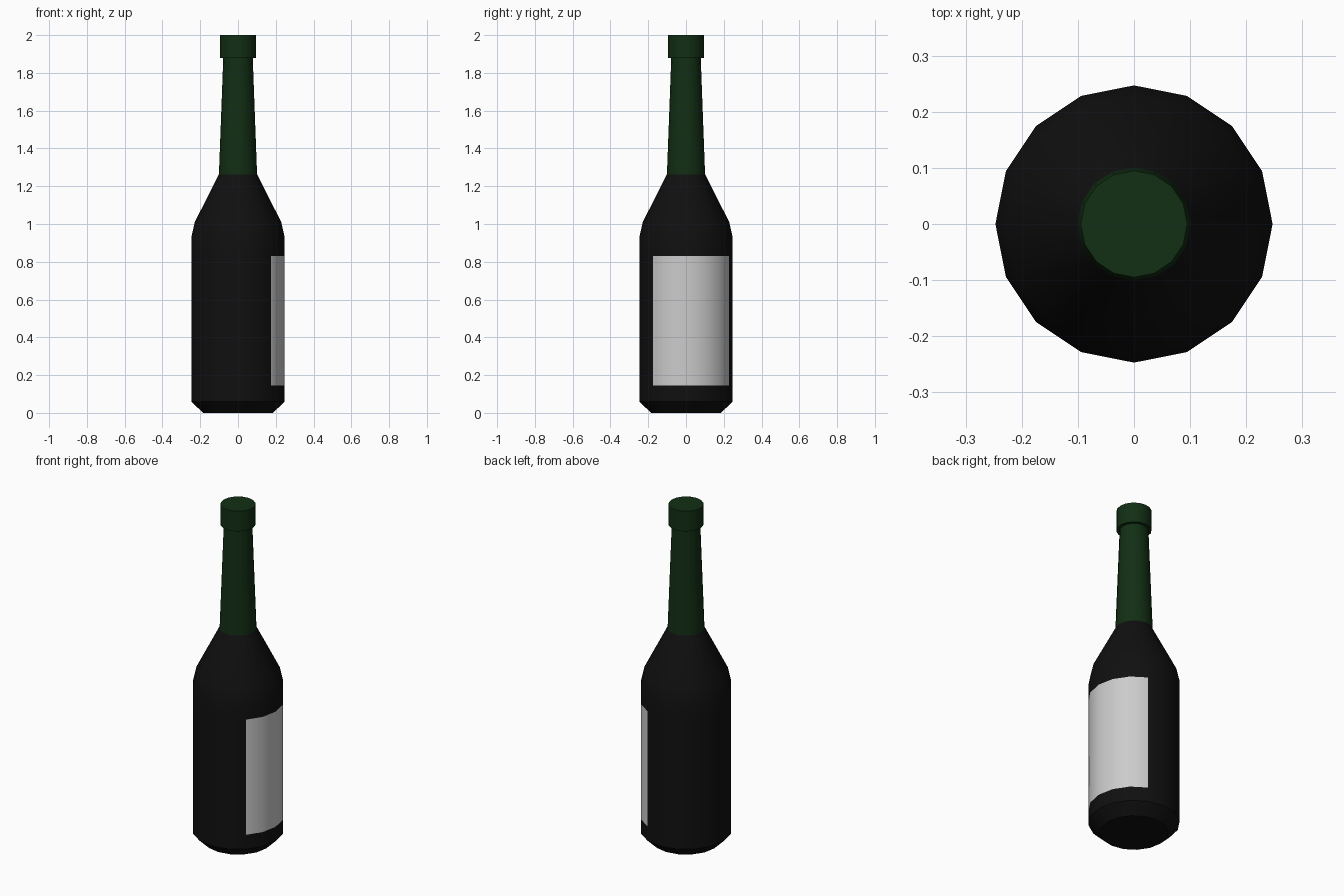
import bpy, bmesh, math

if "Cube" in bpy.data.objects:
    bpy.data.objects.remove(bpy.data.objects["Cube"])

SIDES = 16


def material(name, rgb):
    m = bpy.data.materials.new(name)
    m.diffuse_color = (*rgb, 1)
    m.use_nodes = True
    m.node_tree.nodes["Principled BSDF"].inputs["Base Color"].default_value = m.diffuse_color
    return m


def lathe(name, profile, mats, cap_bottom=False, cap_top=False, pick=None):
    """Revolve (radius, z) points; pick(ring, side) gives the material index."""
    bm = bmesh.new()
    rings = [[bm.verts.new((r * math.cos(2 * math.pi * i / SIDES),
                            r * math.sin(2 * math.pi * i / SIDES), z))
              for i in range(SIDES)] for r, z in profile]
    for k in range(len(rings) - 1):
        a, b = rings[k], rings[k + 1]
        for i in range(SIDES):
            j = (i + 1) % SIDES
            f = bm.faces.new((a[i], a[j], b[j], b[i]))
            f.material_index = pick(k, i) if pick else 0
    if cap_bottom:
        bm.faces.new(rings[0][::-1])
    if cap_top:
        bm.faces.new(rings[-1])
    me = bpy.data.meshes.new(name)
    bm.to_mesh(me)
    bm.free()
    for m in mats:
        me.materials.append(m)
    ob = bpy.data.objects.new(name, me)
    bpy.context.collection.objects.link(ob)
    bpy.ops.object.select_all(action='DESELECT')
    ob.select_set(True)
    bpy.context.view_layer.objects.active = ob
    bpy.ops.object.shade_smooth_by_angle(angle=math.radians(30))
    return ob


glass = material("dark_glass", (0.005, 0.005, 0.005))
foil = material("green_foil", (0.006, 0.028, 0.007))
paper = material("label_paper", (0.6, 0.6, 0.6))

# Body and shoulder, with the paper label on five sides facing +x
LABEL_SIDES = {14, 15, 0, 1, 2}
lathe("bottle_body",
      [(0.185, 0), (0.247, 0.06), (0.247, 0.145), (0.247, 0.83),
       (0.247, 0.93), (0.229, 1.01), (0.101, 1.263)],
      [glass, paper], cap_bottom=True,
      pick=lambda k, i: 1 if k == 2 and i in LABEL_SIDES else 0)

# Foil-wrapped neck with the wider lip on top
lathe("neck_and_lip",
      [(0.101, 1.263), (0.078, 1.88), (0.095, 1.88), (0.095, 2.0)],
      [foil], cap_top=True)
